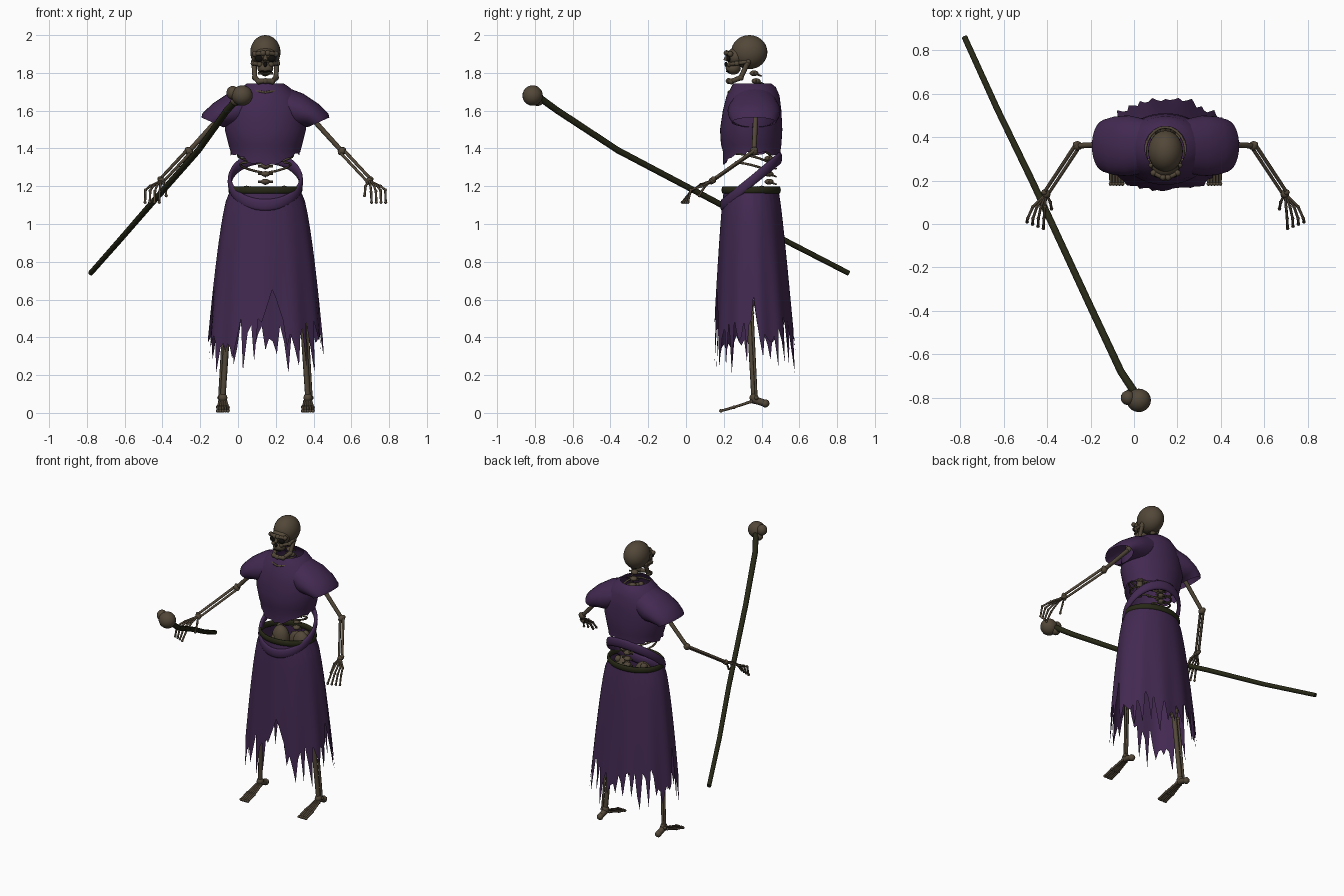
import bpy, bmesh, math, random
from mathutils import Vector, Matrix

random.seed(4)
if "Cube" in bpy.data.objects:
    bpy.data.objects.remove(bpy.data.objects["Cube"])

CX, CY = 0.145, 0.35          # body axis
TAU = 2 * math.pi


def material(name, rgb):
    m = bpy.data.materials.new(name)
    m.use_nodes = True
    m.diffuse_color = (*rgb, 1)
    m.node_tree.nodes["Principled BSDF"].inputs["Base Color"].default_value = (*rgb, 1)
    return m


BONE = material("old bone", (0.085, 0.064, 0.04))
CLOTH = material("purple cloth", (0.055, 0.022, 0.082))
WOOD = material("dark wood", (0.02, 0.021, 0.008))
BLACK = material("socket black", (0.006, 0.005, 0.004))


def finish(name, bm, mat, angle=50):
    bmesh.ops.recalc_face_normals(bm, faces=bm.faces)
    me = bpy.data.meshes.new(name)
    bm.to_mesh(me)
    bm.free()
    me.materials.append(mat)
    me.shade_smooth()
    me.set_sharp_from_angle(angle=math.radians(angle))
    ob = bpy.data.objects.new(name, me)
    bpy.context.collection.objects.link(ob)
    return ob


def P(x, y, z, s=1):
    """Point given by its distance from the body axis, on side s."""
    return Vector((CX + s * x, y, z))


def ball(bm, c, size, seg=16):
    size = (size,) * 3 if isinstance(size, float) else size
    m = Matrix.Translation(c) @ Matrix.Diagonal((*size, 1))
    bmesh.ops.create_uvsphere(bm, u_segments=seg, v_segments=seg // 2 + 2, radius=1, matrix=m)


def rod(bm, a, b, r1, r2, seg=8):
    d = b - a
    m = Matrix.Translation((a + b) / 2) @ d.to_track_quat('Z', 'Y').to_matrix().to_4x4()
    bmesh.ops.create_cone(bm, cap_ends=True, segments=seg, radius1=r1, radius2=r2,
                          depth=d.length, matrix=m)


def bone(bm, a, b, r, knob=1.5):
    rod(bm, a, b, r, r * 0.9)
    for p in (a, b):
        ball(bm, p, r * knob, 8)


def chain(bm, pts, r, knob=1.3):
    for a, b in zip(pts, pts[1:]):
        bone(bm, a, b, r, knob)


def loft(bm, rings, closed=False):
    rows = [[bm.verts.new(p) for p in ring] for ring in rings]
    pairs = list(zip(rows, rows[1:])) + ([(rows[-1], rows[0])] if closed else [])
    for r, q in pairs:
        for i in range(len(r)):
            j = (i + 1) % len(r)
            bm.faces.new((r[i], r[j], q[j], q[i]))


def ellipse(c, u, v, n=32):
    return [c + u * math.cos(TAU * i / n) + v * math.sin(TAU * i / n) for i in range(n)]


X, Y, Z = Vector((1, 0, 0)), Vector((0, 1, 0)), Vector((0, 0, 1))

# Skull
bm = bmesh.new()
ball(bm, P(0, 0.335, 1.91), (0.08, 0.096, 0.09), 28)
ball(bm, P(0, 0.265, 1.885), (0.062, 0.05, 0.05))
ball(bm, P(0, 0.25, 1.825), (0.042, 0.04, 0.034))
for s in (1, -1):
    chain(bm, [P(0.062, 0.33, 1.86, s), P(0.064, 0.27, 1.85, s), P(0.03, 0.23, 1.845, s)], 0.011)
    chain(bm, [P(0.012, 0.215, 1.905, s), P(0.055, 0.235, 1.9, s)], 0.012)
rod(bm, P(0, 0.225, 1.9), P(0, 0.208, 1.865), 0.008, 0.012)
finish("skull", bm, BONE)

# Lower jaw
bm = bmesh.new()
for s in (1, -1):
    chain(bm, [P(0.06, 0.325, 1.85, s), P(0.056, 0.29, 1.775, s),
               P(0.036, 0.24, 1.755, s), P(0, 0.226, 1.757, s)], 0.014, 1.15)
finish("jaw", bm, BONE)

# Eye sockets, nose and mouth shadow
bm = bmesh.new()
for s in (1, -1):
    ball(bm, P(0.033, 0.225, 1.876, s), (0.022, 0.012, 0.018))
ball(bm, P(0, 0.212, 1.845), (0.01, 0.008, 0.014))
ball(bm, P(0, 0.222, 1.808), (0.032, 0.01, 0.005))
finish("sockets", bm, BLACK)

# Spine and neck
bm = bmesh.new()
for i in range(19):
    z = 1.06 + i * 0.041
    y = 0.44 - 0.08 * max(0, (z - 1.5) / 0.3)
    ball(bm, P(0, y, z), (0.026, 0.024, 0.015), 10)
    rod(bm, P(0, y, z), P(0, y + 0.04, z - 0.015), 0.007, 0.004, 6)
    rod(bm, P(-0.04, y, z), P(0.04, y, z), 0.006, 0.006, 6)
finish("spine", bm, BONE)

# Ribs, breastbone and collarbones
bm = bmesh.new()
for i in range(9):
    z = 1.27 + i * 0.047
    w = 0.155 - 0.0025 * (i - 3) ** 2
    reach = min(1, 0.72 + i * 0.07)
    for s in (1, -1):
        pts = []
        for k in range(12):
            a = math.pi * reach * k / 11
            pts.append(P(w * math.sin(a), 0.335 + 0.11 * math.cos(a),
                         z + 0.02 * math.sin(a) + 0.05 * (1 - math.cos(a)) / 2, s))
        chain(bm, pts, 0.0065, 1)
rod(bm, P(0, 0.225, 1.4), P(0, 0.24, 1.66), 0.018, 0.024)
for s in (1, -1):
    bone(bm, P(0.02, 0.26, 1.67, s), P(0.2, 0.35, 1.63, s), 0.012)
finish("ribcage", bm, BONE)

# Pelvis
bm = bmesh.new()
for s in (1, -1):
    ball(bm, P(0.08, 0.38, 1.12, s), (0.06, 0.05, 0.08))
    chain(bm, [P(0.1, 0.4, 1.18, s), P(0.11, 0.32, 1.1, s), P(0, 0.27, 1.03, s)], 0.018)
ball(bm, P(0, 0.43, 1.09), (0.05, 0.03, 0.07))
finish("pelvis", bm, BONE)

for s, side in ((1, "left"), (-1, "right")):
    # Arm
    shoulder, elbow, wrist = P(0.21, 0.37, 1.6, s), P(0.405, 0.36, 1.385, s), P(0.55, 0.14, 1.23, s)
    bm = bmesh.new()
    bone(bm, shoulder, elbow, 0.014, 1.6)
    off = Vector((s * 0.008, 0.006, 0.008))
    bone(bm, elbow + off, wrist + off, 0.009, 1.6)
    bone(bm, elbow - off, wrist - off, 0.008, 1.6)
    finish(side + "_arm", bm, BONE)

    # Hand with curled fingers
    bm = bmesh.new()
    ball(bm, wrist, (0.02, 0.02, 0.016), 10)
    for k in range(4):
        f = k / 3
        chain(bm, [wrist, wrist + Vector((s * (0.005 + 0.055 * f), -0.06, -0.02 - 0.01 * f)),
                   wrist + Vector((s * (0.01 + 0.075 * f), -0.115, -0.06 + 0.01 * f)),
                   wrist + Vector((s * (0.012 + 0.075 * f), -0.16 + 0.03 * f, -0.115))], 0.0065)
    chain(bm, [wrist, wrist + Vector((-s * 0.02, -0.04, -0.03)),
               wrist + Vector((-s * 0.025, -0.07, -0.08))], 0.0065)
    finish(side + "_hand", bm, BONE)

    # Leg
    hip, knee, ankle = P(0.11, 0.35, 1.05, s), P(0.195, 0.335, 0.58, s), P(0.225, 0.36, 0.08, s)
    bm = bmesh.new()
    bone(bm, hip, knee, 0.02, 1.5)
    bone(bm, knee - Z * 0.03, ankle, 0.016, 1.5)
    bone(bm, knee + Vector((s * 0.022, 0.015, -0.05)), ankle + Vector((s * 0.018, 0.012, 0)), 0.008)
    ball(bm, knee - Y * 0.025, 0.018, 10)
    finish(side + "_leg", bm, BONE)

    # Foot
    bm = bmesh.new()
    bone(bm, ankle - Z * 0.01, P(0.225, 0.42, 0.05, s), 0.02, 1.1)
    for k in range(5):
        dx = (k - 2) * 0.0135
        chain(bm, [P(0.225 + dx * 0.6, 0.345, 0.06, s), P(0.225 + dx, 0.255, 0.03, s),
                   P(0.225 + dx, 0.185, 0.0105, s)], 0.0075)
    finish(side + "_foot", bm, BONE)

    # Wide open sleeve
    bm = bmesh.new()
    def tilt(x, z, ux, uz, d, y=0.36):
        return ellipse(P(x, y, z, s), Vector((s * ux, 0, uz)), Y * d)
    loft(bm, [tilt(0.08, 1.63, 0.015, 0.1, 0.12), tilt(0.17, 1.6, 0.03, 0.09, 0.14),
              tilt(0.235, 1.575, 0.045, 0.062, 0.135), tilt(0.275, 1.55, 0.058, 0.036, 0.122),
              tilt(0.281, 1.538, 0.058, 0.026, 0.118)])
    finish(side + "_sleeve", bm, CLOTH, 70)

# Tunic body: half width, front y, back y at each height
bm = bmesh.new()
N = 48
rings = []
for z, w, f, b in ((1.745, 0.095, 0.25, 0.45), (1.725, 0.125, 0.24, 0.475), (1.68, 0.175, 0.215, 0.495),
                   (1.6, 0.215, 0.195, 0.505), (1.5, 0.215, 0.18, 0.51), (1.42, 0.195, 0.185, 0.505),
                   (1.385, 0.185, 0.195, 0.5)):
    ring = ellipse(P(0, (f + b) / 2, z), X * w, Y * (b - f) / 2, N)
    rings.append(ring)
hem = []
for i, p in enumerate(rings[-1]):
    front = max(0, -math.sin(TAU * i / N)) ** 3
    hem.append(p - Z * (0.055 * front + random.uniform(0, 0.025)))
loft(bm, rings + [hem])
finish("tunic", bm, CLOTH, 70)

# Skirt with a torn hem
bm = bmesh.new()
N, ROWS = 96, 10
slits = ((-82, 0.66, 13), (0, 0.62, 6), (183, 0.68, 7), (-50, 0.5, 5), (50, 0.56, 5), (95, 0.5, 6), (140, 0.58, 5))
hem = []
for i in range(N):
    deg = 360 * i / N
    z = random.uniform(0.2, 0.38) if i % 3 == 0 else random.uniform(0.34, 0.5)
    for at, top, width in slits:
        away = abs((deg - at + 180) % 360 - 180)
        if away < width:
            z = max(z, top - 0.2 * away / width)
    hem.append(z)
rings = []
for r in range(ROWS + 1):
    ring = []
    for i in range(N):
        a = TAU * i / N
        z = 1.18 + (hem[i] - 1.18) * r / ROWS
        t = (1.18 - z) / 0.9
        fold = 1 + 0.025 * t * math.sin(11 * a)
        ring.append(P((0.185 + 0.125 * t ** 0.6) * fold * math.cos(a),
                      0.345 + 0.02 * t + (0.145 + 0.075 * t ** 0.8) * fold * math.sin(a), z))
    rings.append(ring)
loft(bm, rings)
finish("skirt", bm, CLOTH, 70)


def band(name, w, d, z0, slope, thick, tall, mat):
    """Closed belt around the waist, rising toward the back by slope."""
    bm = bmesh.new()
    rings = []
    for i in range(48):
        a = TAU * i / 48
        out = Vector((math.cos(a), math.sin(a), 0))
        c = P(w * out.x, 0.345 + d * out.y, z0 + slope * out.y)
        rings.append(ellipse(c, out * thick, Z * tall, 10))
    loft(bm, rings, True)
    finish(name, bm, mat, 70)


band("belt", 0.186, 0.147, 1.18, 0, 0.01, 0.02, WOOD)
band("sash", 0.188, 0.152, 1.225, 0.125, 0.012, 0.033, CLOTH)

# Staff
bm = bmesh.new()
path = [Vector(p) for p in ((-0.78, 0.86, 0.74), (-0.63, 0.53, 0.91), (-0.465, 0.19, 1.1),
                            (-0.21, -0.36, 1.39), (-0.06, -0.68, 1.6), (0, -0.77, 1.665))]
for i, (a, b) in enumerate(zip(path, path[1:])):
    rod(bm, a, b, 0.014 + 0.001 * i, 0.015 + 0.001 * i, 10)
    ball(bm, b, 0.015 + 0.001 * i, 10)
finish("staff", bm, WOOD)

# Small skull on the staff
bm = bmesh.new()
ball(bm, Vector((0.022, -0.812, 1.68)), (0.056, 0.054, 0.054), 20)
ball(bm, Vector((-0.028, -0.8, 1.695)), (0.033, 0.034, 0.036))
ball(bm, Vector((-0.01, -0.785, 1.65)), (0.03, 0.03, 0.025))
finish("staff_skull", bm, BONE)
